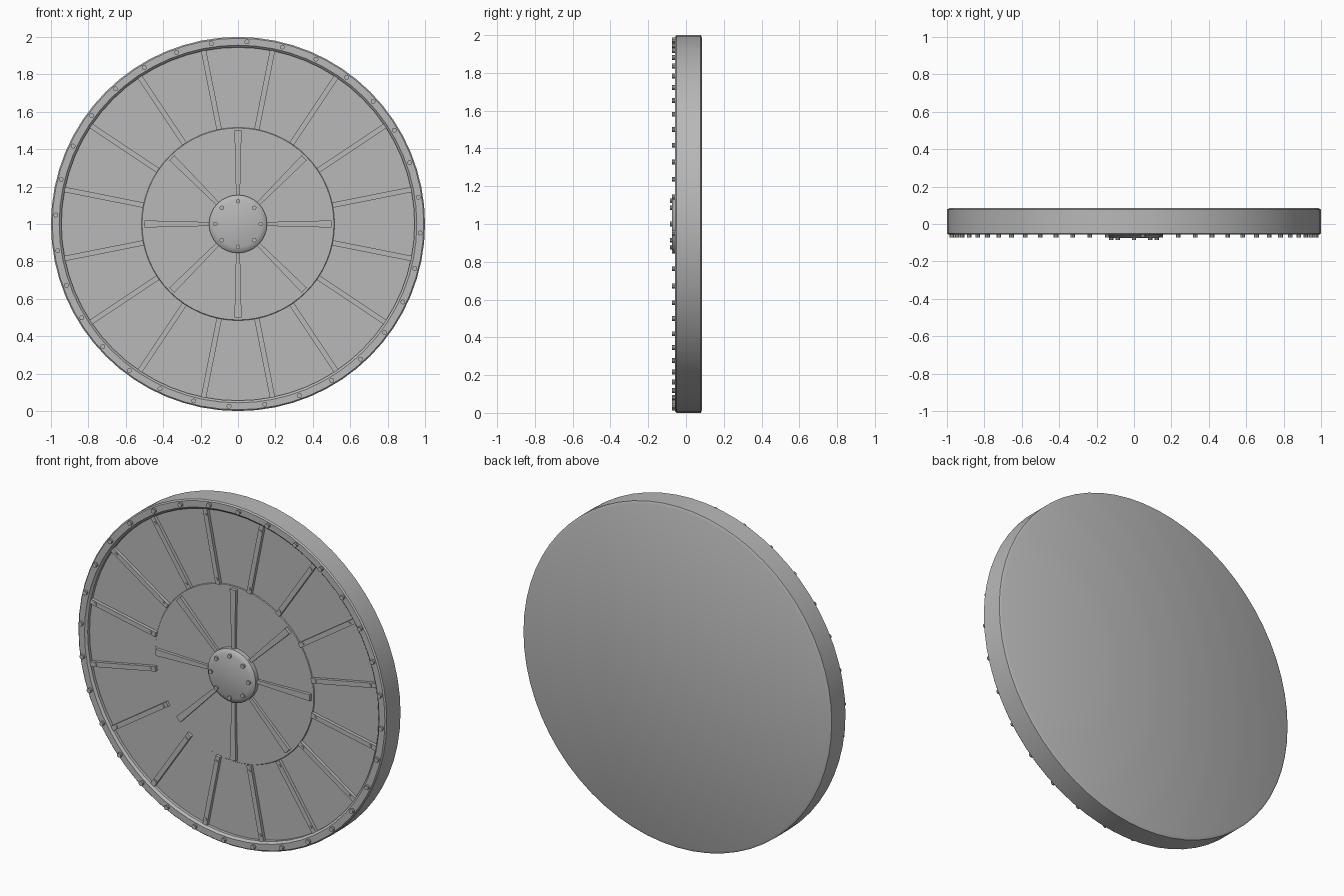
import bpy, bmesh, math
from mathutils import Matrix, Vector

if "Cube" in bpy.data.objects:
    bpy.data.objects.remove(bpy.data.objects["Cube"])

grey = bpy.data.materials.new("steel grey")
grey.diffuse_color = (0.48, 0.48, 0.48, 1)
grey.use_nodes = True
grey.node_tree.nodes["Principled BSDF"].inputs["Base Color"].default_value = grey.diffuse_color


def finish(name, bm, smooth=True):
    bmesh.ops.recalc_face_normals(bm, faces=bm.faces)
    me = bpy.data.meshes.new(name)
    bm.to_mesh(me)
    bm.free()
    me.materials.append(grey)
    ob = bpy.data.objects.new(name, me)
    bpy.context.collection.objects.link(ob)
    if smooth:
        bpy.ops.object.select_all(action='DESELECT')
        ob.select_set(True)
        bpy.context.view_layer.objects.active = ob
        bpy.ops.object.shade_smooth_by_angle(angle=math.radians(30))
    return ob


def polar(r, a, y):
    """Point on the wheel; a is measured clockwise from the top."""
    return Vector((r * math.sin(a), y, 1 + r * math.cos(a)))


def lathe(name, profile, n):
    """Revolve (radius, y) points about the wheel axis, capping both ends."""
    bm = bmesh.new()
    rings = [[bm.verts.new(polar(r, math.tau * i / n, y)) for i in range(n)]
             for r, y in profile]
    for p, q in zip(rings, rings[1:]):
        for i in range(n):
            j = (i + 1) % n
            bm.faces.new((p[i], p[j], q[j], q[i]))
    bm.faces.new(rings[0])
    bm.faces.new(rings[-1])
    return finish(name, bm)


def bars(name, count, offset, inner, outer):
    """Radial bars; inner and outer are (radius, half width, front y)."""
    bm = bmesh.new()
    for k in range(count):
        a = offset + math.tau * k / count
        side = Vector((math.cos(a), 0, -math.sin(a)))
        ends = []
        for r, w, y in (inner, outer):
            ends.append([bm.verts.new(polar(r, a, yy) + side * s * w)
                         for s, yy in ((-1, y), (1, y), (1, -0.01), (-1, -0.01))])
        p, q = ends
        bm.faces.new(p)
        bm.faces.new(q)
        for i in range(4):
            j = (i + 1) % 4
            bm.faces.new((p[i], p[j], q[j], q[i]))
    finish(name, bm, False)


def bolts(name, count, offset, radius, size, front, back):
    """A circle of round bolt heads pointing to the front."""
    bm = bmesh.new()
    for k in range(count):
        c = polar(radius, offset + math.tau * k / count, (front + back) / 2)
        bmesh.ops.create_cone(bm, cap_ends=True, segments=10, radius1=size,
                              radius2=size, depth=back - front,
                              matrix=Matrix.Translation(c) @ Matrix.Rotation(math.pi / 2, 4, 'X'))
    finish(name, bm)


STEP = math.tau / 32
# Drum with bevelled rim, recessed front panel and slightly raised inner disc
lathe("wheel_body", [(0.985, 0.085), (1.0, 0.078), (1.0, -0.05), (0.993, -0.057),
                     (0.956, -0.057), (0.944, -0.045), (0.944, -0.027),
                     (0.516, -0.027), (0.513, -0.031)], 64)
# Domed hub plate
lathe("hub", [(0.155, -0.02), (0.155, -0.058), (0.146, -0.066), (0.125, -0.075)], 32)
# Spokes
bars("inner_spokes", 8, 0, (0.13, 0.010, -0.045), (0.50, 0.019, -0.050))
bars("outer_spokes", 16, STEP, (0.515, 0.014, -0.046), (0.948, 0.014, -0.046))
# Bolts
bolts("rim_bolts", 32, STEP / 4, 0.975, 0.013, -0.073, -0.05)
bolts("hub_bolts", 8, 0, 0.122, 0.012, -0.085, -0.06)
bolts("spoke_outer_bolts", 16, STEP, 0.91, 0.008, -0.051, -0.04)
bolts("spoke_inner_bolts", 16, STEP, 0.545, 0.008, -0.051, -0.04)
